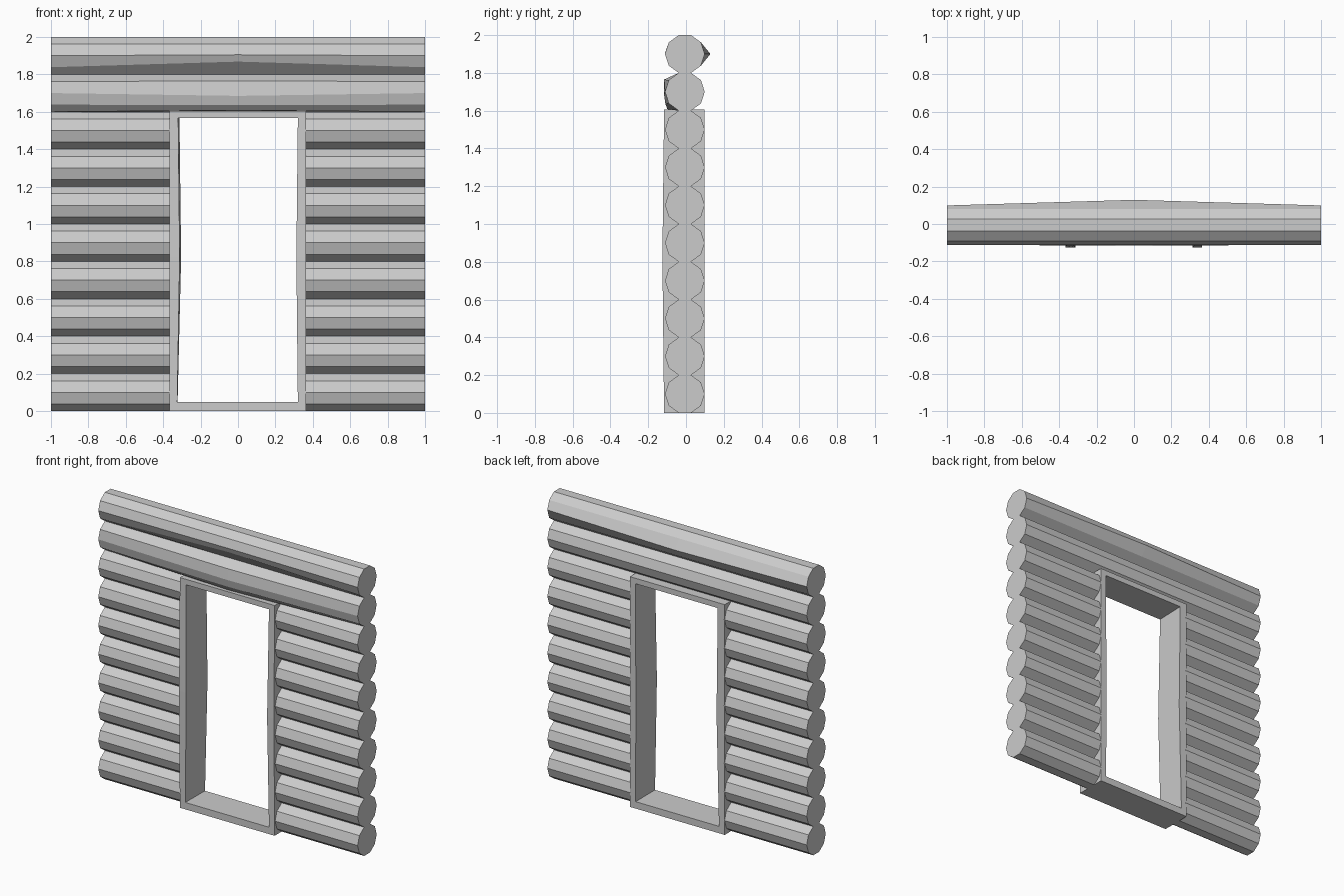
import bpy, bmesh, math

cube = bpy.data.objects.get("Cube")
if cube:
    bpy.data.objects.remove(cube, do_unlink=True)

wood = bpy.data.materials.new("pale_grey")
wood.use_nodes = True
GREY = (0.6, 0.6, 0.6, 1)
wood.diffuse_color = GREY
wood.node_tree.nodes["Principled BSDF"].inputs["Base Color"].default_value = GREY

SIDES = 10
APOTHEM = 0.1
RADIUS = APOTHEM / math.cos(math.pi / SIDES)
LOG_Y = -0.006


def finish(name, bm):
    bmesh.ops.recalc_face_normals(bm, faces=bm.faces)
    mesh = bpy.data.meshes.new(name)
    bm.to_mesh(mesh)
    bm.free()
    mesh.materials.append(wood)
    bpy.context.collection.objects.link(bpy.data.objects.new(name, mesh))


def bridge(bm, a, b):
    n = len(a)
    for i in range(n):
        j = (i + 1) % n
        bm.faces.new((a[i], a[j], b[j], b[i]))


def log(name, x0, x1, z, dents=None):
    """Ten-sided log; dents shifts (y, z) of numbered corners at mid-length."""
    bm = bmesh.new()
    stations = [x0, (x0 + x1) / 2, x1] if dents else [x0, x1]
    rings = []
    for s, x in enumerate(stations):
        ring = []
        for k in range(SIDES):
            a = math.tau * k / SIDES
            dy, dz = dents.get(k, (0, 0)) if dents and s == 1 else (0, 0)
            ring.append(bm.verts.new((x, LOG_Y + RADIUS * math.cos(a) + dy,
                                      z + RADIUS * math.sin(a) + dz)))
        rings.append(ring)
    for a, b in zip(rings, rings[1:]):
        bridge(bm, a, b)
    bm.faces.new(rings[0])
    bm.faces.new(rings[-1])
    finish(name, bm)


# Short logs on both sides of the doorway
for row in range(8):
    z = APOTHEM * (2 * row + 1)
    log(f"right_log_{row + 1}", -1, -0.36, z)
    log(f"left_log_{row + 1}", 0.36, 1, z)

# Full-length logs above the doorway, slightly uneven at the middle
log("lintel_log", -1, 1, 1.7,
    {4: (-0.025, 0.003), 5: (-0.005, -0.015), 6: (-0.018, -0.003), 7: (-0.06, 0.008)})
log("top_log", -1, 1, 1.9, {0: (0.03, 0), 5: (0, 0.005), 6: (0, 0.03)})


# Door frame: outer and inner loops at front and back, with uneven jambs
def frame_loop(bm, y, mid_y, right, left, bottom, top):
    (r_low, r_mid, r_top), (l_low, l_mid, l_top) = right, left
    mid = 0.82
    points = [(r_low, y, bottom), (l_low, y, bottom), (l_mid, mid_y, mid),
              (l_top, y, top), (r_top, y, top), (r_mid, mid_y, mid)]
    return [bm.verts.new(p) for p in points]


bm = bmesh.new()
outer = ((-0.367,) * 3, (0.364,) * 3, 0, 1.605)
front_out = frame_loop(bm, -0.116, -0.125, *outer)
back_out = frame_loop(bm, 0.098, 0.098, *outer)
front_in = frame_loop(bm, -0.116, -0.125, (-0.325, -0.312, -0.32),
                      (0.32, 0.312, 0.32), 0.048, 1.567)
back_in = frame_loop(bm, 0.098, 0.098, (-0.323, -0.304, -0.313),
                     (0.32, 0.318, 0.322), 0.048, 1.567)
bridge(bm, front_out, front_in)
bridge(bm, back_out, back_in)
bridge(bm, front_out, back_out)
bridge(bm, front_in, back_in)
finish("door_frame", bm)
